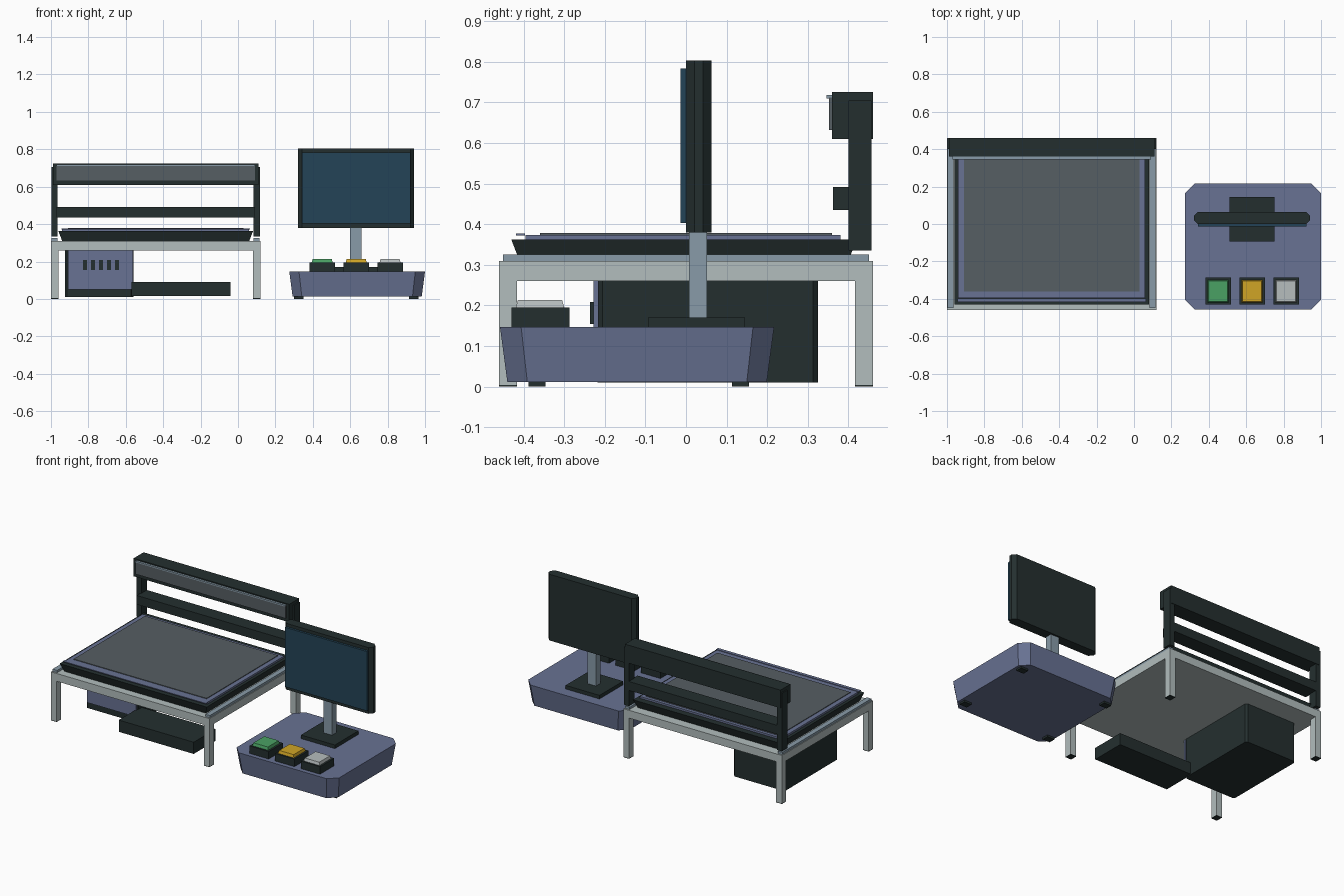
import bpy, bmesh

cube = bpy.data.objects.get("Cube")
if cube:
    bpy.data.objects.remove(cube, do_unlink=True)


def material(name, hex_code):
    srgb = [int(hex_code[i:i + 2], 16) / 255 for i in (0, 2, 4)]
    lin = [c / 12.92 if c <= 0.04045 else ((c + 0.055) / 1.055) ** 2.4 for c in srgb]
    mat = bpy.data.materials.new(name)
    mat.use_nodes = True
    mat.diffuse_color = (*lin, 1)
    mat.node_tree.nodes["Principled BSDF"].inputs["Base Color"].default_value = (*lin, 1)
    return mat


DARK = material("charcoal", "242f2f")
FRAME = material("pale_grey_metal", "b2bdbd")
BLUE = material("slate_blue", "687293")
STEEL = material("blue_grey_steel", "889ba8")
GLASS = material("grey_glass", "565e63")
SCREEN = material("screen_blue", "244457")
GREEN = material("button_green", "4aa164")
YELLOW = material("button_yellow", "d0a526")
WHITE = material("button_white", "b6bdbe")


def block(name, mat, x, y, z, chamfer=0.0, inset_low=0.0, inset_high=0.0):
    """Box from ranges, with chamfered upright edges and inset bottom or top."""
    bm = bmesh.new()
    size = [b - a for a, b in (x, y, z)]
    mid = [(a + b) / 2 for a, b in (x, y, z)]
    bmesh.ops.create_cube(bm, size=1)
    for v in bm.verts:
        v.co = [v.co[i] * size[i] for i in range(3)]
    if chamfer:
        upright = [e for e in bm.edges
                   if abs(e.verts[0].co.z - e.verts[1].co.z) > size[2] / 2]
        bmesh.ops.bevel(bm, geom=upright, offset=chamfer, segments=1,
                        affect='EDGES', profile=0.5)
    for v in bm.verts:
        inset = inset_low if v.co.z < 0 else inset_high
        v.co.x *= 1 - 2 * inset / size[0]
        v.co.y *= 1 - 2 * inset / size[1]
    mesh = bpy.data.meshes.new(name)
    bm.to_mesh(mesh)
    bm.free()
    obj = bpy.data.objects.new(name, mesh)
    obj.location = mid
    mesh.materials.append(mat)
    bpy.context.scene.collection.objects.link(obj)
    return obj


TABLE_X = -0.44


def across(half):
    """Symmetric x range about the table centre."""
    return (TABLE_X - half, TABLE_X + half)


# Table: slab, legs with rubber feet, side rails
block("table_slab", FRAME, across(0.56), (-0.46, 0.46), (0.26, 0.31))
for side, sx in (("right", -1), ("left", 1)):
    cx = TABLE_X + sx * 0.54
    for end, cy in (("front", -0.438), ("back", 0.438)):
        leg_x, leg_y = (cx - 0.02, cx + 0.02), (cy - 0.022, cy + 0.022)
        block(f"{end}_{side}_leg", FRAME, leg_x, leg_y, (0.004, 0.26))
        block(f"{end}_{side}_leg_foot", DARK, leg_x, leg_y, (0, 0.004))
    rx = TABLE_X + sx * 0.54
    block(f"{side}_side_rail", STEEL, (rx - 0.016, rx + 0.016), (-0.45, 0.45), (0.31, 0.325))

# Work bed: flared tray, border and glass plate
block("bed_tray", DARK, across(0.52), (-0.43, 0.42), (0.31, 0.362), inset_low=0.02)
block("bed_border", BLUE, across(0.5), (-0.395, 0.38), (0.362, 0.374))
block("bed_glass", GLASS, across(0.47), (-0.36, 0.36), (0.374, 0.378))
block("bed_front_strip", BLUE, across(0.505), (-0.418, -0.397), (0.372, 0.377))

# Rear gantry: posts, bars and front panel
for side, sx in (("right", -1), ("left", 1)):
    px = TABLE_X + sx * 0.541
    block(f"{side}_gantry_post", DARK, (px - 0.017, px + 0.017), (0.40, 0.457), (0.335, 0.705))
block("gantry_top_bar", DARK, across(0.55), (0.36, 0.46), (0.61, 0.725))
block("gantry_lower_bar", DARK, across(0.53), (0.362, 0.457), (0.435, 0.492))
block("gantry_panel", GLASS, across(0.53), (0.352, 0.36), (0.632, 0.712))
block("gantry_panel_lip", STEEL, across(0.53), (0.346, 0.36), (0.71, 0.718))

# Control cabinet with front panel and vents, and low drawer unit
block("cabinet", DARK, (-0.925, -0.56), (-0.218, 0.325), (0.01, 0.26), chamfer=0.012)
block("cabinet_front_panel", BLUE, (-0.908, -0.562), (-0.228, -0.216), (0.05, 0.26))
for i in range(5):
    vx = -0.818 + i * 0.043
    block(f"cabinet_vent_{i + 1}", DARK, (vx - 0.011, vx + 0.011), (-0.236, -0.227), (0.154, 0.208))
block("low_unit", DARK, (-0.57, -0.04), (-0.39, -0.17), (0.015, 0.09))

# Console: tapered base with chamfered corners and feet
block("console_base", BLUE, (0.274, 1.0), (-0.458, 0.217), (0.012, 0.147),
      chamfer=0.052, inset_low=0.018)
for fx in (0.325, 0.94):
    for fy in (-0.367, 0.134):
        block("console_foot", DARK, (fx - 0.026, fx + 0.026), (fy - 0.021, fy + 0.021), (0, 0.014))

# Push buttons
for name, mat, bx in (("green", GREEN, 0.45), ("yellow", YELLOW, 0.632), ("white", WHITE, 0.813)):
    block(f"{name}_button_base", DARK, (bx - 0.068, bx + 0.068), (-0.43, -0.287), (0.147, 0.195))
    block(f"{name}_button_cap", mat, (bx - 0.056, bx + 0.056), (-0.419, -0.3), (0.195, 0.213),
          inset_high=0.005)

# Monitor on its stand
block("monitor_foot", DARK, (0.51, 0.75), (-0.093, 0.145), (0.147, 0.17))
block("monitor_stem", STEEL, (0.60, 0.66), (0.007, 0.052), (0.17, 0.39))
block("monitor_case", DARK, (0.32, 0.942), (0, 0.063), (0.38, 0.803), chamfer=0.021)
block("monitor_screen", SCREEN, (0.342, 0.922), (-0.014, 0.0), (0.403, 0.783))
